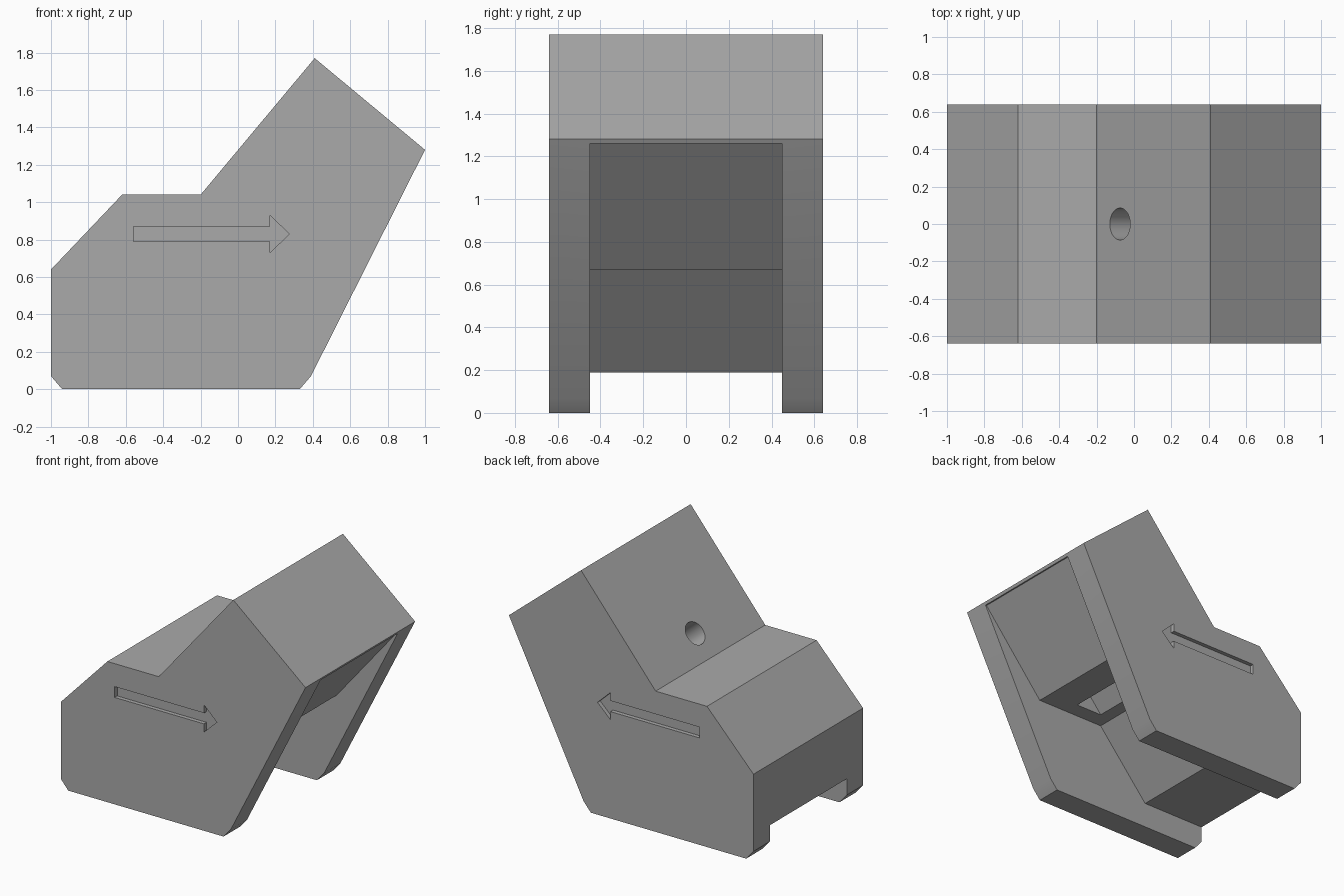
import bpy, bmesh, math
from mathutils import Vector

cube = bpy.data.objects.get("Cube")
if cube:
    bpy.data.objects.remove(cube, do_unlink=True)

grey = bpy.data.materials.new("plain_grey")
grey.use_nodes = True
colour = (0.4, 0.4, 0.4, 1)
grey.diffuse_color = colour
grey.node_tree.nodes["Principled BSDF"].inputs["Base Color"].default_value = colour


def prism(name, profile, y0, y1):
    """Extrude an x-z profile along y."""
    bm = bmesh.new()
    face = bm.faces.new([bm.verts.new((x, y0, z)) for x, z in profile])
    out = bmesh.ops.extrude_face_region(bm, geom=[face])
    moved = [v for v in out["geom"] if isinstance(v, bmesh.types.BMVert)]
    bmesh.ops.translate(bm, verts=moved, vec=(0, y1 - y0, 0))
    bmesh.ops.recalc_face_normals(bm, faces=bm.faces)
    mesh = bpy.data.meshes.new(name)
    bm.to_mesh(mesh)
    bm.free()
    mesh.materials.append(grey)
    obj = bpy.data.objects.new(name, mesh)
    bpy.context.collection.objects.link(obj)
    return obj


def cut(body, cutter):
    """Subtract the cutter from the body and discard it."""
    cutter.hide_render = True
    mod = body.modifiers.new("cut", "BOOLEAN")
    mod.operation = "DIFFERENCE"
    mod.solver = "EXACT"
    mod.object = cutter
    bpy.ops.object.select_all(action="DESELECT")
    bpy.context.view_layer.objects.active = body
    body.select_set(True)
    bpy.ops.object.modifier_apply(modifier=mod.name)
    bpy.data.objects.remove(cutter, do_unlink=True)


# Main body: block with a sloping raised end
half = 0.64
body = prism("bracket_body", [
    (-0.94, 0), (0.33, 0), (0.39, 0.07), (1, 1.28), (0.41, 1.77),
    (-0.2, 1.04), (-0.62, 1.04), (-1, 0.64), (-1, 0.07)], -half, half)

# Stepped channel between the two side walls
cut(body, prism("channel", [
    (-1.2, -0.2), (-1.2, 0.19), (-0.48, 0.19), (-0.07, 0.67),
    (0.49, 0.67), (0.98, 1.26), (1.2, 1.26), (1.2, -0.2)], -0.45, 0.45))

# Recessed arrow on each side
arrow = [(-0.56, 0.79), (0.17, 0.79), (0.17, 0.73), (0.275, 0.83),
         (0.17, 0.93), (0.17, 0.87), (-0.56, 0.87)]
for side in (-1, 1):
    cut(body, prism("arrow_recess", arrow, side * (half - 0.03), side * (half + 0.1)))

# Sloping slot in the channel ceiling
along = Vector((0.64, 0.77))
low, high = Vector((0.03, 0.67)), Vector((0.245, 0.67))
cut(body, prism("slot", [low - along * 0.1, high - along * 0.1,
                         high + along * 0.25, low + along * 0.36], -0.33, 0.33))

# Round hole square to the slope, ending in the slot
axis = Vector((0.77, 0, -0.64))
start = Vector((-0.075, 0, 1.19))
bpy.ops.mesh.primitive_cylinder_add(
    vertices=48, radius=0.085, depth=0.7, location=start + axis * 0.15,
    rotation=(0, math.atan2(axis.x, axis.z), 0))
hole = bpy.context.object
hole.name = "hole"
hole.data.materials.append(grey)
cut(body, hole)

body.select_set(True)
bpy.ops.object.shade_smooth_by_angle(angle=math.radians(20))
